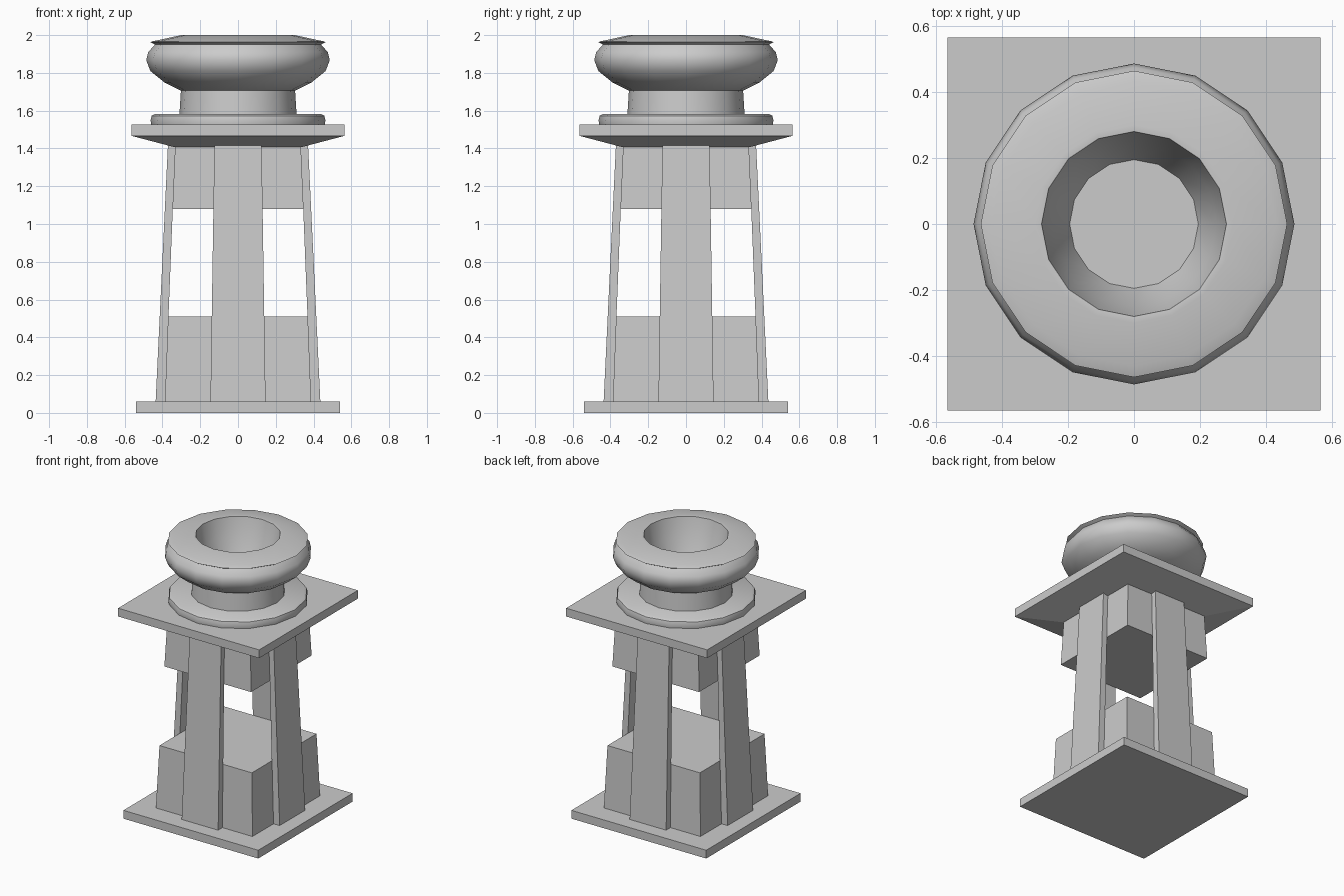
import bpy, bmesh, math

if "Cube" in bpy.data.objects:
    bpy.data.objects.remove(bpy.data.objects["Cube"])


def finish(name, bm, smooth=False):
    bmesh.ops.recalc_face_normals(bm, faces=bm.faces)
    me = bpy.data.meshes.new(name)
    bm.to_mesh(me)
    bm.free()
    ob = bpy.data.objects.new(name, me)
    bpy.context.collection.objects.link(ob)
    if smooth:
        bpy.ops.object.select_all(action='DESELECT')
        ob.select_set(True)
        bpy.context.view_layer.objects.active = ob
        bpy.ops.object.shade_smooth_by_angle(angle=math.radians(40))
    return ob


def stack(name, sections, turn=0.0):
    """Loft of rectangles (x0, x1, y0, y1, z), turned about z."""
    bm = bmesh.new()
    c, s = math.cos(turn), math.sin(turn)
    rings = []
    for x0, x1, y0, y1, z in sections:
        rings.append([bm.verts.new((x * c - y * s, x * s + y * c, z))
                      for x, y in ((x0, y0), (x1, y0), (x1, y1), (x0, y1))])
    for a, b in zip(rings, rings[1:]):
        for i in range(4):
            j = (i + 1) % 4
            bm.faces.new((a[i], a[j], b[j], b[i]))
    bm.faces.new(rings[0])
    bm.faces.new(rings[-1])
    return finish(name, bm)


def square(name, levels):
    return stack(name, [(-h, h, -h, h, z) for h, z in levels])


def lathe(name, profile, n=16):
    """Closed turned solid from (radius, z) points, capped at both ends."""
    bm = bmesh.new()
    rings = [[bm.verts.new((r * math.cos(i * math.tau / n),
                            r * math.sin(i * math.tau / n), z))
              for i in range(n)] for r, z in profile]
    for a, b in zip(rings, rings[1:]):
        for i in range(n):
            j = (i + 1) % n
            bm.faces.new((a[i], a[j], b[j], b[i]))
    bm.faces.new(rings[0])
    bm.faces.new(rings[-1])
    return finish(name, bm, True)


# Square base, two core blocks and the flared top slab
square("base_plate", [(0.54, 0), (0.54, 0.06)])
square("lower_block", [(0.387, 0.06), (0.37, 0.51)])
square("upper_block", [(0.347, 1.08), (0.333, 1.41)])
square("top_slab", [(0.337, 1.407), (0.565, 1.467), (0.565, 1.527)])

# Four tapering pilasters
for k, side in enumerate(("front", "right", "back", "left")):
    stack(side + "_pilaster",
          [(-0.146, 0.146, -0.436, -0.386, 0.06),
           (-0.125, 0.125, -0.371, -0.332, 1.417)], k * math.pi / 2)

# Round foot ring and neck
lathe("foot_ring", [(0.46, 1.527), (0.463, 1.55), (0.457, 1.573), (0.44, 1.583)])
lathe("neck", [(0.31, 1.583), (0.302, 1.71)])

# Bulging bowl with a recessed well
lathe("bowl", [(0.30, 1.705), (0.39, 1.75), (0.464, 1.81), (0.486, 1.868),
               (0.475, 1.91), (0.44, 1.95), (0.464, 1.963), (0.45, 1.968),
               (0.43, 1.972), (0.30, 2.0), (0.28, 1.998), (0.25, 1.86),
               (0.195, 1.73)])
